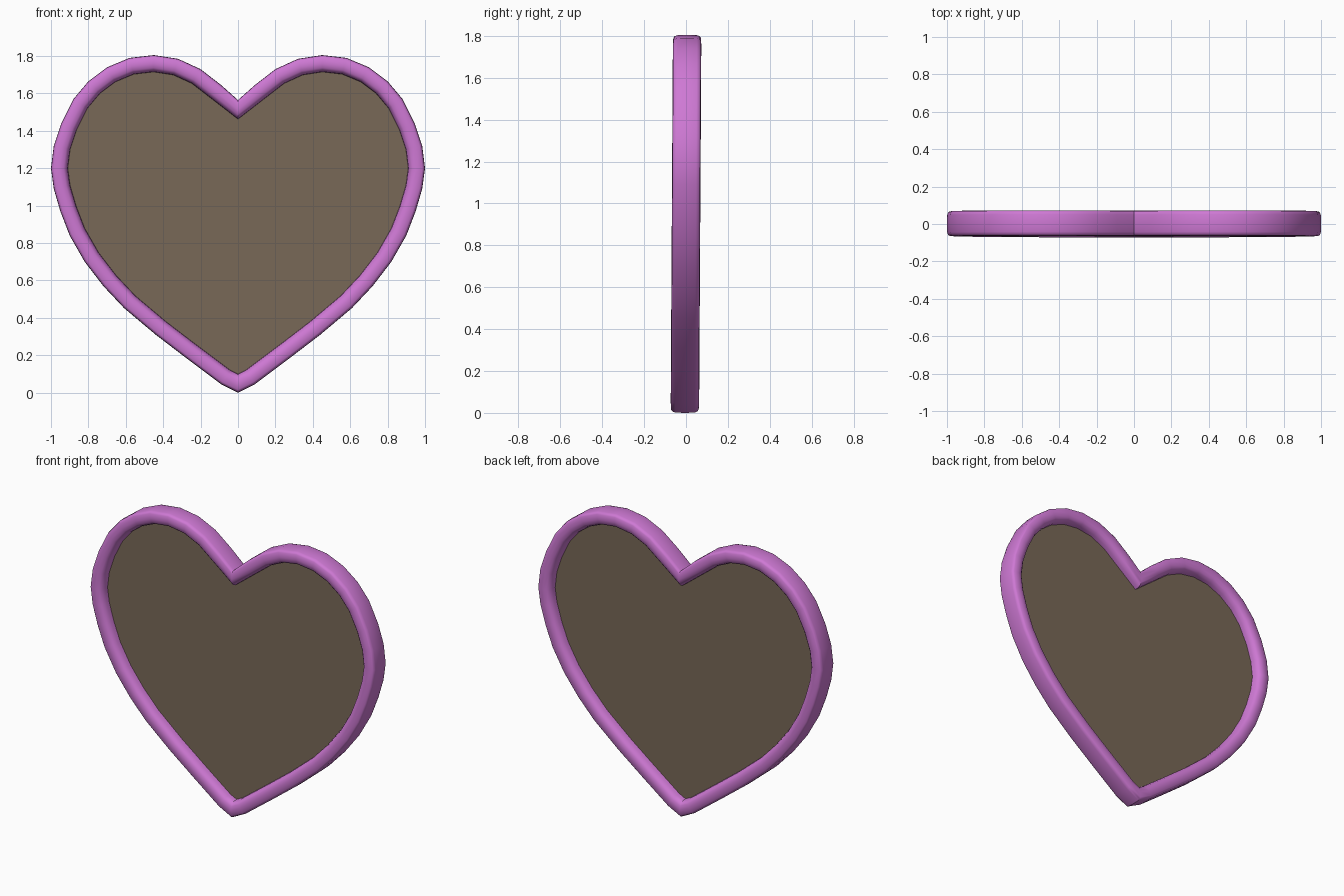
import bpy, math
from mathutils import Vector

if "Cube" in bpy.data.objects:
    bpy.data.objects.remove(bpy.data.objects["Cube"])


def material(name, rgb):
    m = bpy.data.materials.new(name)
    m.diffuse_color = (*rgb, 1)
    m.use_nodes = True
    m.node_tree.nodes["Principled BSDF"].inputs["Base Color"].default_value = m.diffuse_color
    return m


pink = material("orchid pink", (0.62, 0.19, 0.66))
brown = material("taupe brown", (0.19, 0.14, 0.095))

# right half of the outer heart outline (x, z), cleft to tip
HALF = [(0, 1.565), (0.09, 1.645), (0.2, 1.73), (0.32, 1.785), (0.45, 1.805),
        (0.58, 1.79), (0.70, 1.74), (0.80, 1.665), (0.88, 1.57), (0.945, 1.44),
        (0.985, 1.32), (1.0, 1.20), (0.985, 1.09), (0.95, 0.97), (0.9, 0.84),
        (0.82, 0.70), (0.72, 0.57), (0.61, 0.453), (0.44, 0.31), (0.27, 0.18),
        (0.09, 0.045), (0, 0.0)]
outline = [Vector(p) for p in HALF] + [Vector((-x, z)) for x, z in HALF[-2:0:-1]]
N = len(outline)


def inward(i):
    """Inward mitre direction at an outline point."""
    a = (outline[i] - outline[i - 1]).normalized()
    b = (outline[(i + 1) % N] - outline[i]).normalized()
    n1, n2 = Vector((a.y, -a.x)), Vector((b.y, -b.x))
    n = (n1 + n2).normalized()
    return n * min(1 / n.dot(n1), 1.15)


normals = [inward(i) for i in range(N)]


def place(i, depth, y):
    p = outline[i] + normals[i] * depth
    return (p.x, y + 0.006 * (p.y - 0.9), p.y)      # very slight lean


def add(name, verts, faces, mat):
    me = bpy.data.meshes.new(name)
    me.from_pydata(verts, [], faces)
    me.materials.append(mat)
    ob = bpy.data.objects.new(name, me)
    bpy.context.collection.objects.link(ob)
    bpy.context.view_layer.objects.active = ob
    ob.select_set(True)
    bpy.ops.object.mode_set(mode='EDIT')
    bpy.ops.mesh.select_all(action='SELECT')
    bpy.ops.mesh.normals_make_consistent(inside=False)
    bpy.ops.object.mode_set(mode='OBJECT')
    bpy.ops.object.shade_smooth_by_angle(angle=math.radians(40))
    ob.select_set(False)
    return ob


# rounded frame swept round the outline
W, D, S = 0.09, 0.068, 16


def power(v, e):
    return math.copysign(abs(v) ** e, v)


section = []
for k in range(S):
    t = 2 * math.pi * k / S
    c = math.cos(t)
    e = 0.4 if c < 0 else 0.75                      # squarer outside, rounder inside
    section.append((W / 2 * (1 + power(c, e)), D * power(math.sin(t), e)))
verts = [place(i, d, y) for i in range(N) for d, y in section]
faces = [(i * S + k, i * S + (k + 1) % S, (i + 1) % N * S + (k + 1) % S, (i + 1) % N * S + k)
         for i in range(N) for k in range(S)]
add("heart_frame", verts, faces, pink)

# thin panel filling the frame
H = 0.01
verts = [place(i, W * 0.75, y) for y in (-H, H) for i in range(N)]
faces = [tuple(range(N)), tuple(range(2 * N - 1, N - 1, -1))]
faces += [(i, (i + 1) % N, N + (i + 1) % N, N + i) for i in range(N)]
add("heart_panel", verts, faces, brown)
